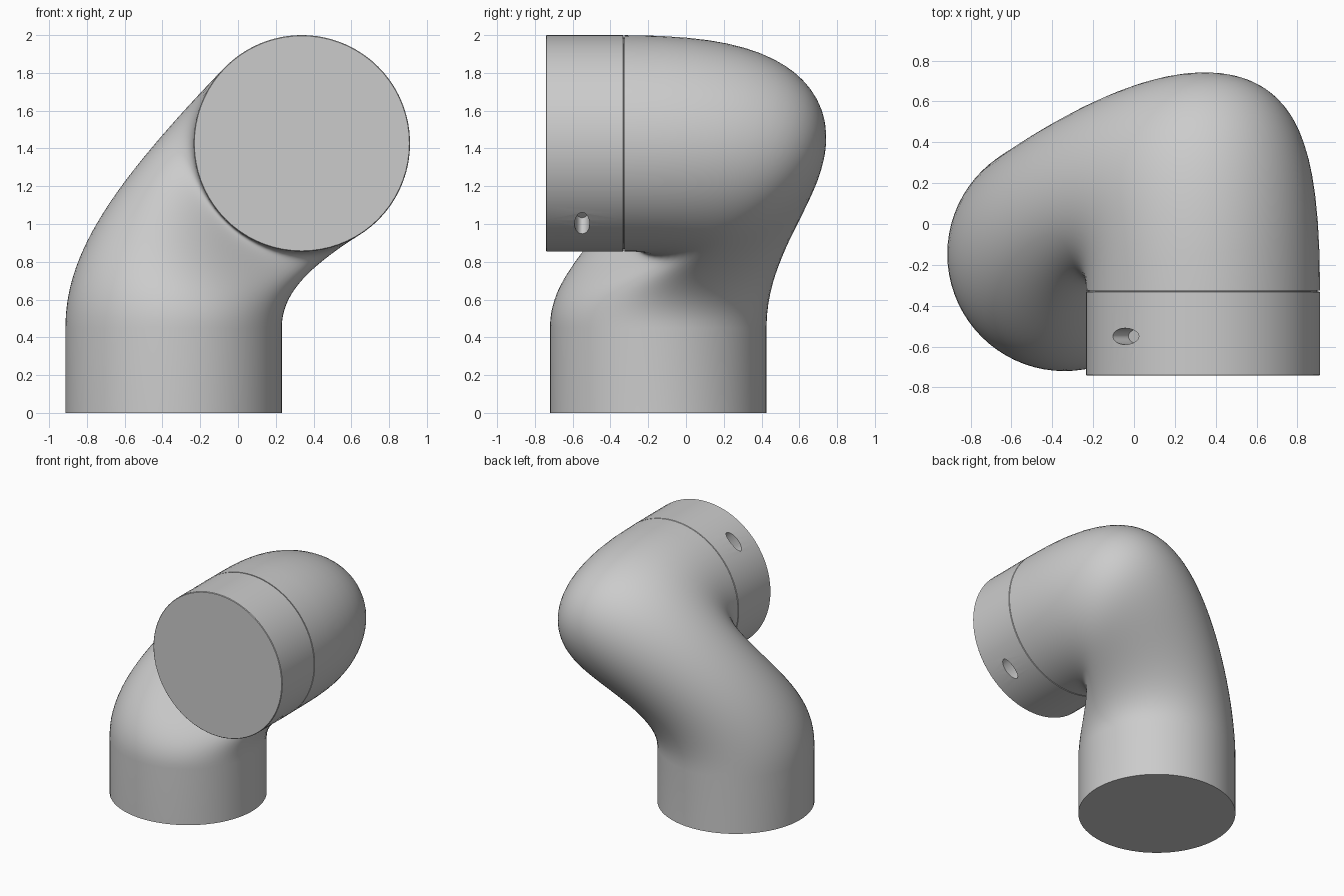
import bpy, bmesh
from math import sin, cos, pi, radians, atan2
from mathutils import Vector

if "Cube" in bpy.data.objects:
    bpy.data.objects.remove(bpy.data.objects["Cube"])

R = 0.573
FOOT = Vector((-0.341, -0.147, 0))     # axis of the upright end
HEAD = Vector((0.338, 0, 1.427))       # axis of the sideways end
SIDES, STEPS = 72, 40
PULL = 2.0                             # how tightly the pipe hugs its corners


def head_point(ang, y, r=R):
    return Vector((HEAD.x + r * cos(ang), y, HEAD.z + r * sin(ang)))


def loft(name, rings):
    """Skin a list of point rings and cap both ends."""
    bm = bmesh.new()
    loops = [[bm.verts.new(p) for p in ring] for ring in rings]
    for a, b in zip(loops, loops[1:]):
        for i in range(len(a)):
            j = (i + 1) % len(a)
            bm.faces.new((a[i], a[j], b[j], b[i]))
    bm.faces.new(loops[0])
    bm.faces.new(loops[-1])
    bmesh.ops.recalc_face_normals(bm, faces=bm.faces)
    mesh = bpy.data.meshes.new(name)
    bm.to_mesh(mesh)
    bm.free()
    ob = bpy.data.objects.new(name, mesh)
    bpy.context.collection.objects.link(ob)
    return ob


def select_only(ob):
    bpy.ops.object.select_all(action='DESELECT')
    ob.select_set(True)
    bpy.context.view_layer.objects.active = ob


def smooth(ob):
    select_only(ob)
    bpy.ops.object.shade_smooth_by_angle(angle=radians(35))


# Bent pipe: every lengthwise line is a weighted cubic from foot ring to head ring,
# long on the outside of the bends and short on the inside
def pipe_point(phi, t):
    p0 = FOOT + Vector((R * cos(phi), R * sin(phi), 0.45))
    p3 = head_point(phi - radians(48), -0.326)
    p1 = p0 + Vector((0, 0, 0.385 - 0.14 * cos(phi) + 0.085 * sin(phi)))
    p2 = p3 + Vector((0, 0.835 + 0.735 * sin(phi), 0))
    s = 1 - t
    w = (s**3, 3 * PULL * s * s * t, 3 * PULL * s * t * t, t**3)
    return (p0 * w[0] + p1 * w[1] + p2 * w[2] + p3 * w[3]) / sum(w)


angles = [2 * pi * i / SIDES for i in range(SIDES)]
rings = [[FOOT + Vector((R * cos(a), R * sin(a), 0)) for a in angles]]
rings += [[pipe_point(a, k / STEPS) for a in angles] for k in range(STEPS + 1)]
smooth(loft("bent_pipe", rings))

# Collar with small edge bevels and a recessed neck that forms the seam
profile = [(-0.742, 0.569), (-0.738, R), (-0.334, R), (-0.331, 0.570),
           (-0.331, 0.560), (-0.320, 0.560)]
collar = loft("end_collar", [[head_point(a, y, r) for a in angles] for y, r in profile])

# Two opposite oval screw holes
tilt = atan2(-0.38, 0.425)
for beta in (tilt, tilt + pi):
    out = Vector((sin(beta), 0, cos(beta)))
    bpy.ops.mesh.primitive_cylinder_add(vertices=32, radius=1, depth=1,
                                        location=HEAD + out * R + Vector((0, -0.55, 0)),
                                        rotation=(0, beta, 0))
    cutter = bpy.context.object
    cutter.name = "hole_cutter"
    cutter.scale = (0.085, 0.04, 0.24)
    cutter.hide_render = True
    mod = collar.modifiers.new("hole", 'BOOLEAN')
    mod.operation, mod.solver, mod.object = 'DIFFERENCE', 'EXACT', cutter
    select_only(collar)
    bpy.ops.object.modifier_apply(modifier="hole")
    bpy.data.objects.remove(cutter)
smooth(collar)
